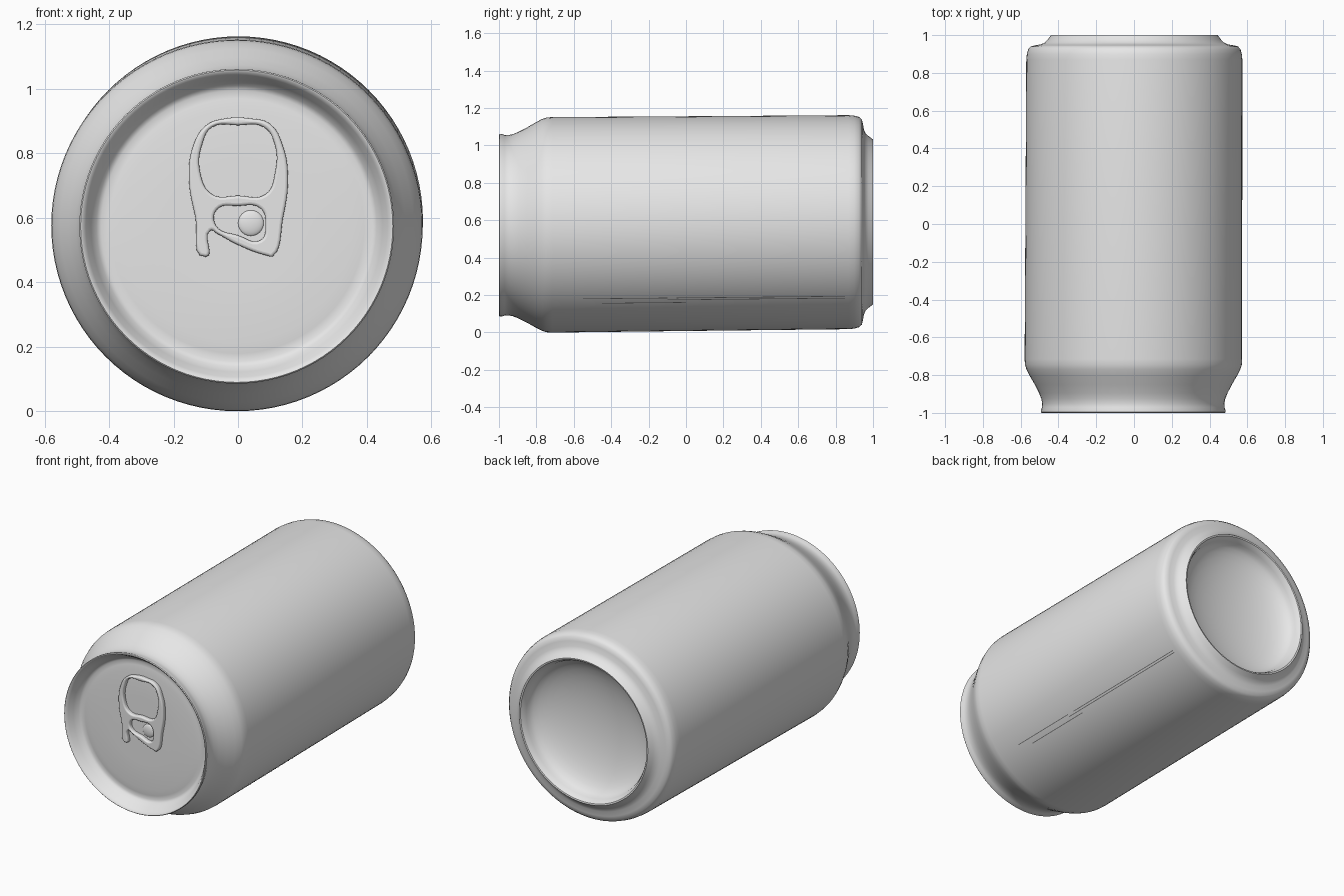
import bpy, bmesh, math
from mathutils import Vector

cube = bpy.data.objects.get("Cube")
if cube:
    bpy.data.objects.remove(cube, do_unlink=True)


def material(name, value):
    mat = bpy.data.materials.new(name)
    mat.use_nodes = True
    color = (value, value, value, 1)
    mat.diffuse_color = color
    bsdf = next(n for n in mat.node_tree.nodes if n.type == 'BSDF_PRINCIPLED')
    bsdf.inputs["Base Color"].default_value = color
    return mat


grey = material("plain grey", 0.8)
dark = material("seam grey", 0.2)


def place(angle, r, y):
    # The can's axis leans very slightly upward toward the back
    return Vector((r * math.cos(angle) + 0.003 * y - 0.001, y,
                   0.582 + 0.009 * y + r * math.sin(angle)))


def finish(obj, mat, angle=40):
    obj.data.materials.clear()
    obj.data.materials.append(mat)
    bpy.ops.object.select_all(action='DESELECT')
    obj.select_set(True)
    bpy.context.view_layer.objects.active = obj
    bpy.ops.object.shade_smooth_by_angle(angle=math.radians(angle))


def add_object(name, bm):
    mesh = bpy.data.meshes.new(name)
    bm.to_mesh(mesh)
    bm.free()
    obj = bpy.data.objects.new(name, mesh)
    bpy.context.collection.objects.link(obj)
    return obj


def lathe(name, profile, mat, segments=96):
    bm = bmesh.new()
    rings = [[bm.verts.new(place(math.tau * i / segments, r, y))
              for i in range(segments)] for r, y in profile]
    for a, b in zip(rings, rings[1:]):
        for i in range(segments):
            j = (i + 1) % segments
            bm.faces.new((a[i], a[j], b[j], b[i]))
    bmesh.ops.remove_doubles(bm, verts=bm.verts, dist=0.00005)
    bmesh.ops.recalc_face_normals(bm, faces=bm.faces)
    finish(add_object(name, bm), mat)


# Can shell: lid panel, rim, neck, wall, foot and concave base
lid = [(0, -0.93), (0.2, -0.93), (0.36, -0.929), (0.395, -0.925),
       (0.42, -0.922), (0.435, -0.93), (0.452, -0.958), (0.468, -0.985)]
rim = [(0.478, -0.998), (0.484, -1.0), (0.488, -0.996), (0.488, -0.985),
       (0.483, -0.97), (0.482, -0.95)]
wall = [(0.487, -0.925), (0.499, -0.895), (0.522, -0.85), (0.548, -0.805),
        (0.566, -0.77), (0.574, -0.745), (0.576, -0.715), (0.574, 0),
        (0.572, 0.87), (0.569, 0.9), (0.562, 0.925), (0.549, 0.94)]
foot = [(0.525, 0.946), (0.495, 0.951), (0.475, 0.96), (0.46, 0.975),
        (0.449, 0.99), (0.441, 1.0), (0.432, 0.998), (0.424, 0.985)]
dome = [(0.415 * math.cos(t), 0.965 - 0.13 * math.sin(t))
        for t in (math.pi / 2 * i / 10 for i in range(11))]
lathe("can_shell", lid + rim + wall + foot + dome, grey)


# Pull tab: rounded outline with a finger hole and a rivet pocket
outline = [(-0.152, 0.72), (-0.14, 0.82), (-0.1, 0.885), (-0.04, 0.907),
           (0.04, 0.907), (0.1, 0.89), (0.14, 0.82), (0.155, 0.72),
           (0.14, 0.6), (0.108, 0.48), (0.09, 0.482), (0, 0.515),
           (-0.065, 0.55), (-0.085, 0.56), (-0.1, 0.478), (-0.132, 0.6)]
finger_hole = [(-0.117, 0.74), (-0.11, 0.83), (-0.08, 0.88), (0, 0.886),
               (0.08, 0.88), (0.113, 0.83), (0.115, 0.74), (0.085, 0.672),
               (0, 0.668), (-0.08, 0.672)]
pocket = [(-0.068, 0.575), (-0.065, 0.625), (0, 0.636), (0.07, 0.628),
          (0.085, 0.58), (0.07, 0.53), (0, 0.545)]

curve = bpy.data.curves.new("pull_tab", 'CURVE')
curve.dimensions = '2D'
curve.fill_mode = 'BOTH'
curve.resolution_u = 6
curve.extrude = 0.008
curve.bevel_depth = 0.009
curve.bevel_resolution = 3
curve.offset = -0.009
for points in (outline, finger_hole, pocket):
    spline = curve.splines.new('BEZIER')
    spline.bezier_points.add(len(points) - 1)
    spline.use_cyclic_u = True
    for p, (x, z) in zip(spline.bezier_points, points):
        p.co = (x, z, 0)
        p.handle_left_type = p.handle_right_type = 'AUTO'
tab = bpy.data.objects.new("pull_tab", curve)
bpy.context.collection.objects.link(tab)
tab.location.y = -0.938
tab.rotation_euler.x = math.pi / 2
bpy.ops.object.select_all(action='DESELECT')
tab.select_set(True)
bpy.context.view_layer.objects.active = tab
bpy.ops.object.convert(target='MESH')
finish(bpy.context.object, grey, 50)

# Low rivet inside the pocket
bpy.ops.mesh.primitive_uv_sphere_add(segments=24, ring_count=12, radius=0.04,
                                     location=(0.04, -0.929, 0.583))
rivet = bpy.context.object
rivet.name = "rivet"
rivet.scale.y = 0.3
finish(rivet, grey)

# Thin seam lines along the lower left flank
bm = bmesh.new()
for angle, start, end in ((-0.82, -0.45, 0), (-0.759, -0.55, -0.1),
                          (-0.784, -0.1, 0.85), (-0.76, -0.05, 0.85)):
    corners = [(angle - 0.004, start), (angle + 0.004, start),
               (angle + 0.004, end), (angle - 0.004, end)]
    bm.faces.new([bm.verts.new(place(a, 0.5775 - 0.002 * (y + 0.7), y))
                  for a, y in corners])
bmesh.ops.recalc_face_normals(bm, faces=bm.faces)
for face in bm.faces:
    if face.normal.x < 0:
        face.normal_flip()
finish(add_object("seam_lines", bm), dark)
